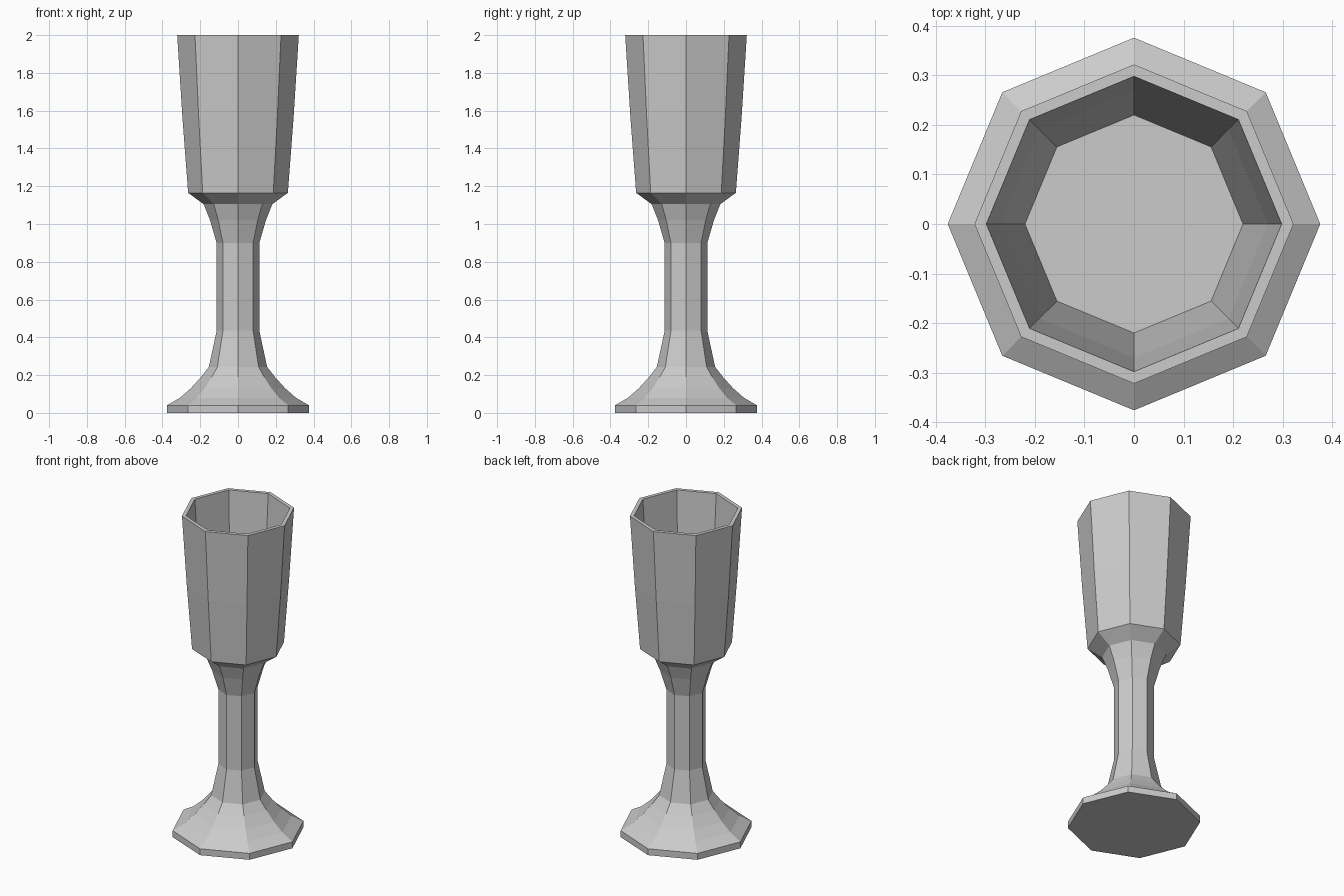
import bpy, bmesh
from math import cos, sin, tau

if "Cube" in bpy.data.objects:
    bpy.data.objects.remove(bpy.data.objects["Cube"])

SIDES = 8

# Half profile (radius, height): foot, stem, bowl outside, lip, bowl inside
PROFILE = [
    (0.376, 0.0), (0.376, 0.04), (0.307, 0.08), (0.25, 0.13), (0.196, 0.19),
    (0.154, 0.244), (0.113, 0.435),
    (0.113, 0.90), (0.148, 1.02), (0.182, 1.105),
    (0.264, 1.165), (0.294, 1.56), (0.322, 2.0),
    (0.298, 2.0), (0.27, 1.56), (0.22, 1.19),
]


def lathe(name, profile, sides):
    """Turn a profile into a closed faceted solid around z."""
    bm = bmesh.new()
    rings = [[bm.verts.new((r * cos(tau * i / sides), r * sin(tau * i / sides), z))
              for i in range(sides)] for r, z in profile]
    for low, high in zip(rings, rings[1:]):
        for i in range(sides):
            j = (i + 1) % sides
            bm.faces.new((low[i], low[j], high[j], high[i]))
    bm.faces.new(rings[0][::-1])   # underside
    bm.faces.new(rings[-1])        # bowl floor
    bmesh.ops.recalc_face_normals(bm, faces=bm.faces)
    mesh = bpy.data.meshes.new(name)
    bm.to_mesh(mesh)
    bm.free()
    obj = bpy.data.objects.new(name, mesh)
    bpy.context.collection.objects.link(obj)
    return obj


# Octagonal goblet, flat shaded
lathe("goblet", PROFILE, SIDES)
